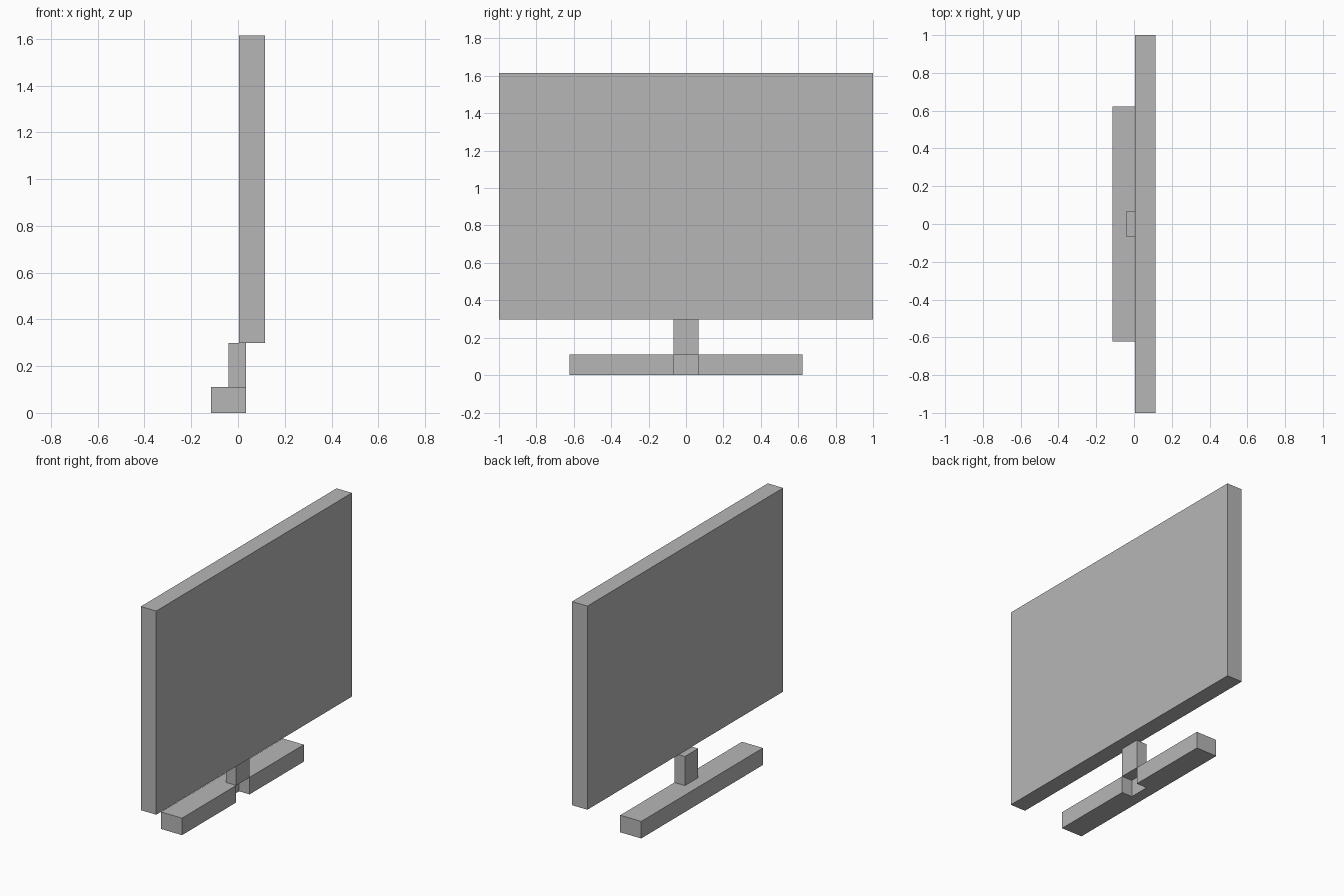
import bpy
import bmesh

old = bpy.data.objects.get("Cube")
if old:
    bpy.data.objects.remove(old, do_unlink=True)

# One plain grey for the whole model
GREY = (0.47, 0.47, 0.47, 1.0)
grey = bpy.data.materials.new("plain_grey")
grey.use_nodes = True
grey.diffuse_color = GREY
grey.node_tree.nodes["Principled BSDF"].inputs["Base Color"].default_value = GREY


def prism(name, outline, z0, z1):
    """Extrude an (x, y) outline upward from z0 to z1."""
    bm = bmesh.new()
    face = bm.faces.new([bm.verts.new((x, y, z0)) for x, y in outline])
    top = bmesh.ops.extrude_face_region(bm, geom=[face])["geom"]
    verts = [v for v in top if isinstance(v, bmesh.types.BMVert)]
    bmesh.ops.translate(bm, verts=verts, vec=(0, 0, z1 - z0))
    bmesh.ops.recalc_face_normals(bm, faces=bm.faces)
    mesh = bpy.data.meshes.new(name)
    bm.to_mesh(mesh)
    bm.free()
    mesh.materials.append(grey)
    obj = bpy.data.objects.new(name, mesh)
    bpy.context.collection.objects.link(obj)
    return obj


def rectangle(x0, x1, half):
    return [(x0, -half), (x1, -half), (x1, half), (x0, half)]


BACK, FRONT = -0.115, 0.035      # base depth
NECK_BACK, NECK_HALF = -0.04, 0.068
BASE_HALF, BASE_TOP = 0.622, 0.11
PANEL_BOTTOM = 0.298

# Wide screen panel
prism("screen_panel", rectangle(0.005, 0.115, 1.0), PANEL_BOTTOM, 1.615)

# Short neck standing over the notch
prism("neck", rectangle(NECK_BACK, FRONT, NECK_HALF), BASE_TOP, PANEL_BOTTOM)

# Base bar with an open notch beneath the neck
half_outline = [(BACK, BASE_HALF), (FRONT, BASE_HALF),
                (FRONT, NECK_HALF), (NECK_BACK, NECK_HALF)]
mirrored = [(x, -y) for x, y in reversed(half_outline)]
prism("base_bar", half_outline + mirrored, 0.0, BASE_TOP)
